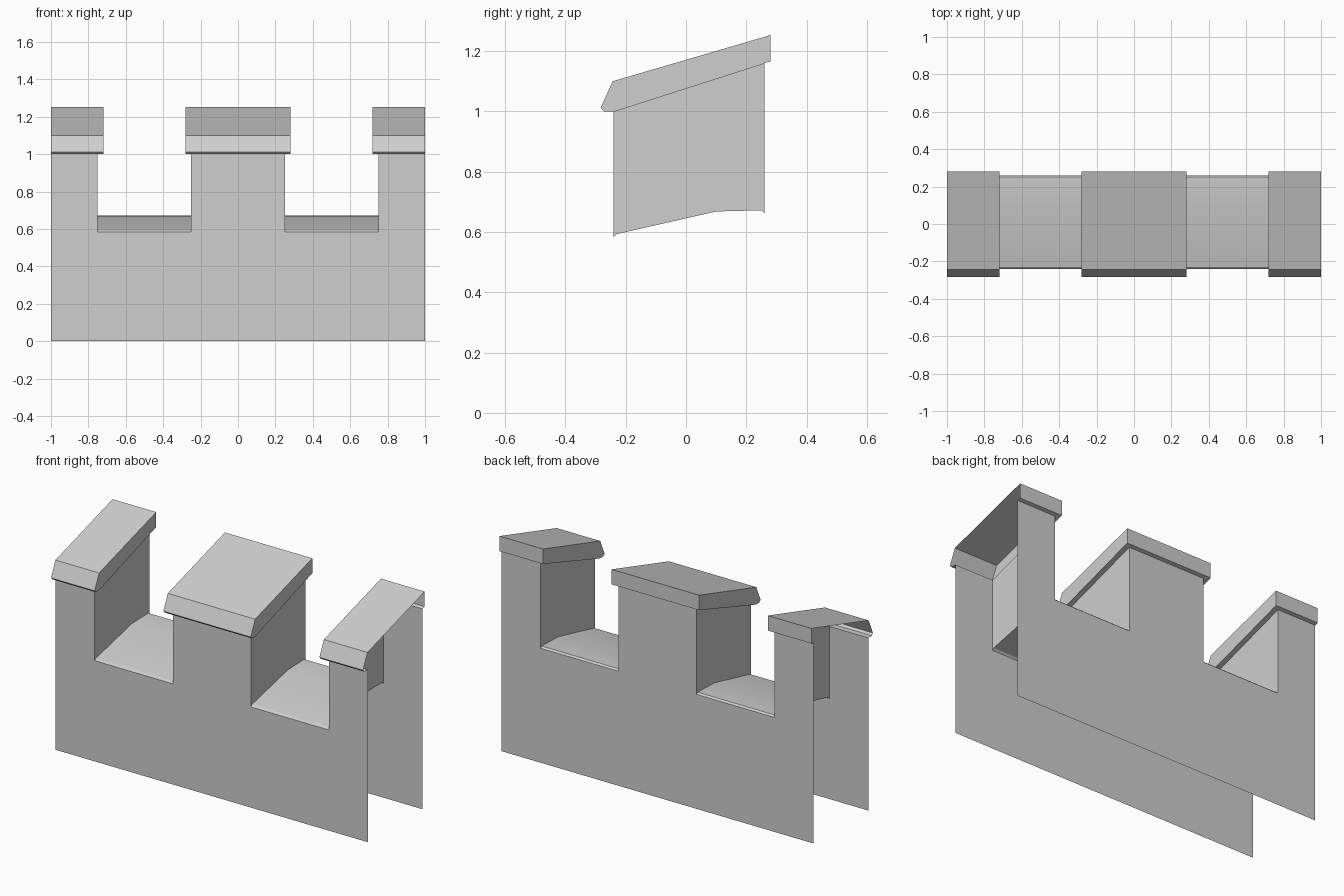
import bpy
import bmesh
import math

old = bpy.data.objects.get("Cube")
if old:
    bpy.data.objects.remove(old, do_unlink=True)

stone = bpy.data.materials.new("grey_stone")
stone.use_nodes = True
colour = (0.62, 0.62, 0.62, 1)
stone.diffuse_color = colour
stone.node_tree.nodes["Principled BSDF"].inputs["Base Color"].default_value = colour

FRONT, BACK = -0.24, 0.26
FRONT_TOP, BACK_TOP = 1.0, 1.16

# Profiles in (y, z), running from front to back
floor_profile = [(FRONT, 0.583), (-0.23, 0.593), (0.1, 0.668), (0.25, 0.672), (BACK, 0.663)]
cap_profile = [(FRONT, FRONT_TOP), (-0.272, FRONT_TOP), (-0.283, 1.012), (-0.243, 1.1),
               (0.28, 1.253), (0.28, 1.166), (BACK, BACK_TOP)]
seat_line = [(BACK, BACK_TOP), (FRONT, FRONT_TOP)]


def finish(name, bm):
    bmesh.ops.remove_doubles(bm, verts=bm.verts, dist=0.0005)
    mesh = bpy.data.meshes.new(name)
    bm.to_mesh(mesh)
    bm.free()
    mesh.materials.append(stone)
    obj = bpy.data.objects.new(name, mesh)
    bpy.context.collection.objects.link(obj)
    bpy.ops.object.select_all(action="DESELECT")
    obj.select_set(True)
    bpy.context.view_layer.objects.active = obj
    bpy.ops.object.shade_smooth_by_angle(angle=math.radians(25))


def face(bm, points):
    bm.faces.new([bm.verts.new(p) for p in points])


def sheet(bm, profile, x0, x1):
    """Sweep an open profile along x."""
    for (ya, za), (yb, zb) in zip(profile, profile[1:]):
        face(bm, [(x0, ya, za), (x1, ya, za), (x1, yb, zb), (x0, yb, zb)])


def side(bm, outline, x, facing):
    """Flat panel across the wall, facing +x or -x."""
    points = [(x, y, z) for y, z in outline]
    face(bm, points if facing > 0 else points[::-1])


# Notched front and back wall skins
def wall(name, y, notch, top, flip):
    half = [(1, 0), (1, top), (0.75, top), (0.75, notch), (0.25, notch), (0.25, top)]
    outline = half + [(-x, z) for x, z in reversed(half)]
    if flip:
        outline.reverse()
    bm = bmesh.new()
    face(bm, [(x, y, z) for x, z in outline])
    finish(name, bm)


wall("front_wall", FRONT, floor_profile[0][1], FRONT_TOP, False)
wall("back_wall", BACK, floor_profile[-1][1], BACK_TOP, True)

# Sloping floors of the two gaps
for name, x0 in (("right_gap_floor", -0.75), ("left_gap_floor", 0.25)):
    bm = bmesh.new()
    sheet(bm, floor_profile, x0, x0 + 0.5)
    finish(name, bm)

# Raised blocks: side panels and overhanging caps, open at the wall ends
for name, x0, x1 in (("right", -1, -0.75), ("middle", -0.25, 0.25), ("left", 0.75, 1)):
    sides = bmesh.new()
    cap = bmesh.new()
    ends = []
    for x, facing in ((x0, -1), (x1, 1)):
        if abs(x) == 1:
            ends.append(x)
            continue
        outer = x + facing * 0.03
        ends.append(outer)
        side(sides, floor_profile + seat_line, x, facing)
        side(cap, cap_profile[::-1], outer, facing)
        sheet(cap, seat_line, min(x, outer), max(x, outer))
    sheet(cap, cap_profile, *ends)
    finish(name + "_block_sides", sides)
    finish(name + "_cap", cap)
